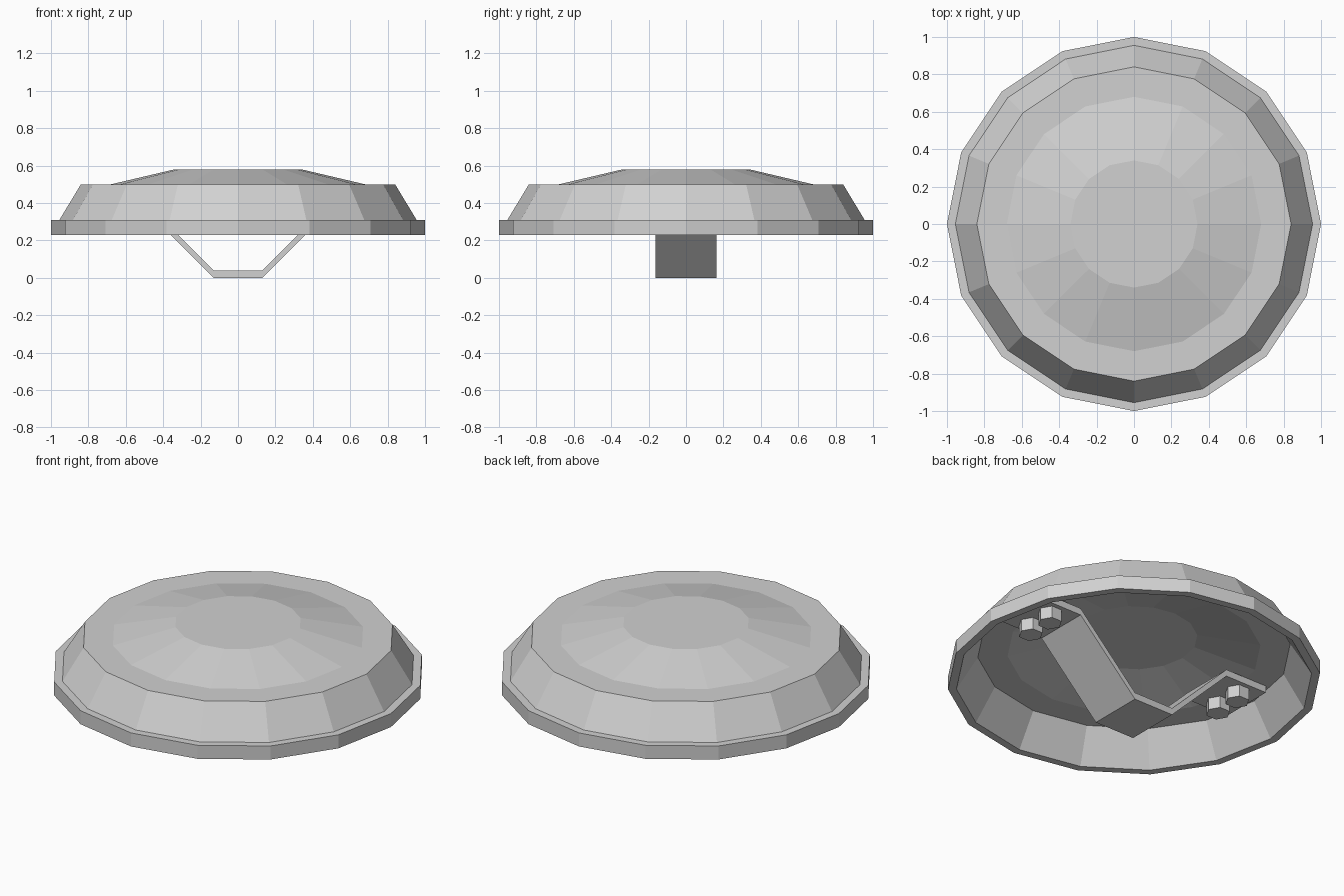
import bpy
import bmesh
import math
from mathutils import Matrix, Vector

SIDES = 16

cube = bpy.data.objects.get("Cube")
if cube:
    bpy.data.objects.remove(cube, do_unlink=True)

# One plain grey for everything
grey = bpy.data.materials.new("plain_grey")
grey.use_nodes = True
grey.diffuse_color = (0.64, 0.64, 0.64, 1)
grey.node_tree.nodes["Principled BSDF"].inputs["Base Color"].default_value = grey.diffuse_color


def add_object(name, bm):
    bmesh.ops.recalc_face_normals(bm, faces=bm.faces)
    mesh = bpy.data.meshes.new(name)
    bm.to_mesh(mesh)
    bm.free()
    mesh.materials.append(grey)
    obj = bpy.data.objects.new(name, mesh)
    bpy.context.collection.objects.link(obj)
    return obj


def ring(bm, radius, z):
    angles = [2 * math.pi * i / SIDES for i in range(SIDES)]
    return [bm.verts.new((radius * math.cos(a), radius * math.sin(a), z)) for a in angles]


# Shield shell: outer profile from the dome down to the rim, then the hollow inside
outer = [(0.34, 0.58), (0.68, 0.50), (0.84, 0.50), (0.955, 0.31), (1.0, 0.31), (1.0, 0.23)]
inner = [(0.955, 0.23), (0.84, 0.42), (0.68, 0.42), (0.34, 0.50)]
bm = bmesh.new()
rings = [ring(bm, r, z) for r, z in outer + inner]
for a, b in zip(rings, rings[1:]):
    for i in range(SIDES):
        j = (i + 1) % SIDES
        bm.faces.new((a[i], a[j], b[j], b[i]))
bm.faces.new(rings[0])
bm.faces.new(rings[-1])
add_object("shield_shell", bm)

# Handle strap: bent sheet swept across its width
half = [(0.13, 0.0), (0.51, 0.38), (0.785, 0.38)]
path = [(-x, z) for x, z in reversed(half)] + half
bm = bmesh.new()
sheet = [[bm.verts.new((x, y, z)) for x, z in path] for y in (-0.163, 0.163)]
for i in range(len(path) - 1):
    bm.faces.new((sheet[0][i], sheet[0][i + 1], sheet[1][i + 1], sheet[1][i]))
solid = bmesh.ops.extrude_face_region(bm, geom=bm.faces[:], use_keep_orig=True)
moved = [v for v in solid["geom"] if isinstance(v, bmesh.types.BMVert)]
bmesh.ops.translate(bm, verts=moved, vec=Vector((0, 0, 0.04)))
add_object("handle_strap", bm)

# Hexagonal bolts holding both ends of the strap
for side, sx in (("left", 1), ("right", -1)):
    for end, sy in (("front", -1), ("back", 1)):
        bm = bmesh.new()
        bmesh.ops.create_cone(bm, cap_ends=True, segments=6, radius1=0.066, radius2=0.066, depth=0.07,
                              matrix=Matrix.Translation((sx * 0.655, sy * 0.08, 0.345))
                              @ Matrix.Rotation(math.pi / 2, 4, "Z"))
        add_object(f"{side}_{end}_bolt", bm)
